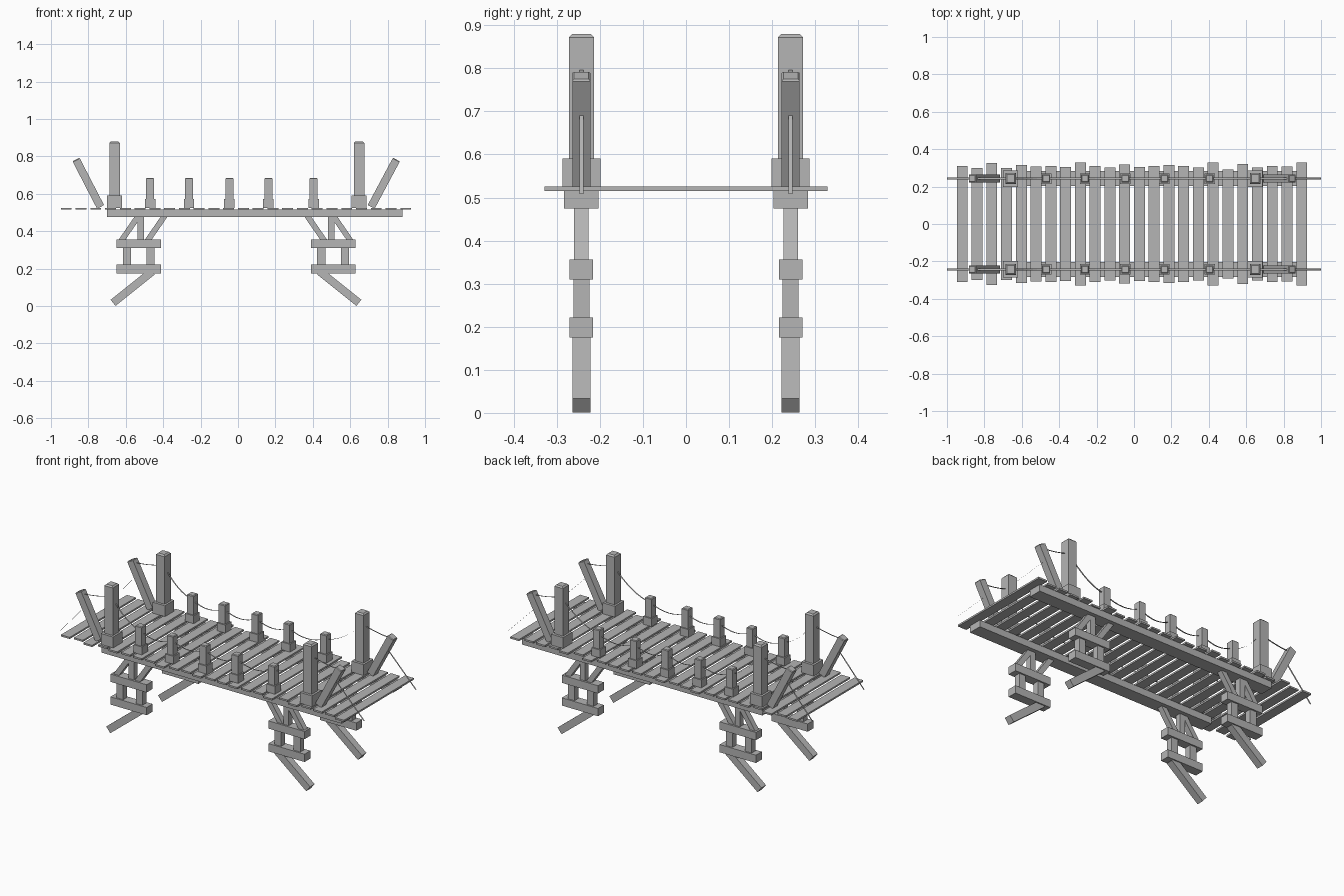
import bpy
import bmesh
import math
from mathutils import Matrix, Vector

cube = bpy.data.objects.get("Cube")
if cube:
    bpy.data.objects.remove(cube, do_unlink=True)

wood = bpy.data.materials.new("weathered grey")
wood.use_nodes = True
grey = (0.46, 0.46, 0.46, 1)
wood.diffuse_color = grey
wood.node_tree.nodes["Principled BSDF"].inputs["Base Color"].default_value = grey

SIDE_Y = 0.243
DECK = 0.525


def finish(name, bm):
    mesh = bpy.data.meshes.new(name)
    bm.to_mesh(mesh)
    bm.free()
    mesh.materials.append(wood)
    obj = bpy.data.objects.new(name, mesh)
    bpy.context.collection.objects.link(obj)
    return obj


def bar(name, start, end, thick, depth, y=0.0, chamfer=0.0):
    """Square-cut timber between two (x, z) points, with optional chamfered top."""
    a = Vector((start[0], y, start[1]))
    b = Vector((end[0], y, end[1]))
    axis = b - a
    bm = bmesh.new()
    bmesh.ops.create_cube(bm, size=1)
    bmesh.ops.scale(bm, vec=(thick, depth, axis.length), verts=bm.verts)
    if chamfer:
        top = max(bm.faces, key=lambda f: f.calc_center_median().z)
        bmesh.ops.bevel(bm, geom=list(top.edges), offset=chamfer,
                        segments=1, affect='EDGES')
    tilt = Matrix.Rotation(math.atan2(axis.x, axis.z), 4, 'Y')
    bm.transform(Matrix.Translation((a + b) / 2) @ tilt)
    return finish(name, bm)


def ribbon(name, path, y, width=0.009):
    """Flat rope strip following (x, z) points."""
    bm = bmesh.new()
    rows = [[bm.verts.new((x, y + s * width / 2, z)) for s in (-1, 1)] for x, z in path]
    for p, q in zip(rows, rows[1:]):
        bm.faces.new((p[0], q[0], q[1], p[1]))
    return finish(name, bm)


def sagging(a, b, sag, steps=8):
    points = []
    for i in range(steps + 1):
        t = i / steps
        points.append((a[0] + (b[0] - a[0]) * t,
                       a[1] + (b[1] - a[1]) * t - 4 * sag * t * (1 - t)))
    return points


# Deck planks of uneven length
half_lengths = [.31, .30, .325, .30, .315, .308, .31, .305, .328, .31, .303, .318,
                .305, .31, .316, .31, .303, .328, .292, .32, .303, .31, .308, .328]
for i, half in enumerate(half_lengths):
    x = -0.918 + i * 0.0789
    bar("deck_plank", (x, DECK - 0.01), (x, DECK), 0.058, 2 * half)

small_posts = [-0.47, -0.262, -0.046, 0.163, 0.404]

for y in (-SIDE_Y, SIDE_Y):
    # Long beam under the deck
    bar("deck_beam", (0.09, 0.475), (0.09, 0.515), 1.58, 0.08, y)

    # Short railing posts with footings
    for x in small_posts:
        bar("rail_post", (x, DECK), (x, 0.685), 0.042, 0.042, y, 0.004)
        bar("rail_post_footing", (x, DECK), (x, 0.572), 0.056, 0.056, y)

    tops = []
    for side, tall, foot, tip, trestle in ((-1, -0.66, -0.735, -0.866, -0.53),
                                           (1, 0.647, 0.712, 0.847, 0.508)):
        # Tall end post, footing and leaning anchor post
        bar("tall_post", (tall, DECK), (tall, 0.88), 0.056, 0.058, y, 0.008)
        bar("tall_post_footing", (tall, DECK), (tall, 0.59), 0.08, 0.088, y)
        bar("leaning_post", (foot, 0.53), (tip, 0.783), 0.042, 0.042, y, 0.004)

        # Trestle: two cross slabs, two uprights, braces and a splayed foot
        def at(offset, z):
            return (trestle - side * offset, z)

        for z in (0.175, 0.31):
            bar("trestle_slab", at(0, z), at(0, z + 0.046), 0.238, 0.055, y)
        for offset in (-0.063, 0.063):
            bar("trestle_upright", at(offset, 0.2), at(offset, 0.33), 0.043, 0.037, y)
        bar("trestle_center_post", at(0.01, 0.34), at(0.01, 0.48), 0.034, 0.034, y)
        for offset in (-0.1, 0.04):
            bar("trestle_brace", at(offset, 0.34), at(offset + 0.1, 0.485),
                0.03, 0.033, y)
        bar("trestle_foot", at(-0.138, 0.017), at(0.072, 0.185), 0.042, 0.042, y)

        # End ropes
        ribbon("anchor_rope", sagging((side * 1.0, 0.508),
                                      (foot + (tip - foot) * 0.7, 0.705), 0.0, 1), y)
        ribbon("end_rope", sagging((tip, 0.77), (tall, 0.805), 0.008), y)
        tops.append((tall, 0.805))

    # Rope hanging from post to post
    stops = [tops[0]] + [(x, 0.65) for x in small_posts] + [tops[1]]
    for a, b in zip(stops, stops[1:]):
        ribbon("rail_rope", sagging(a, b, 0.03), y)
